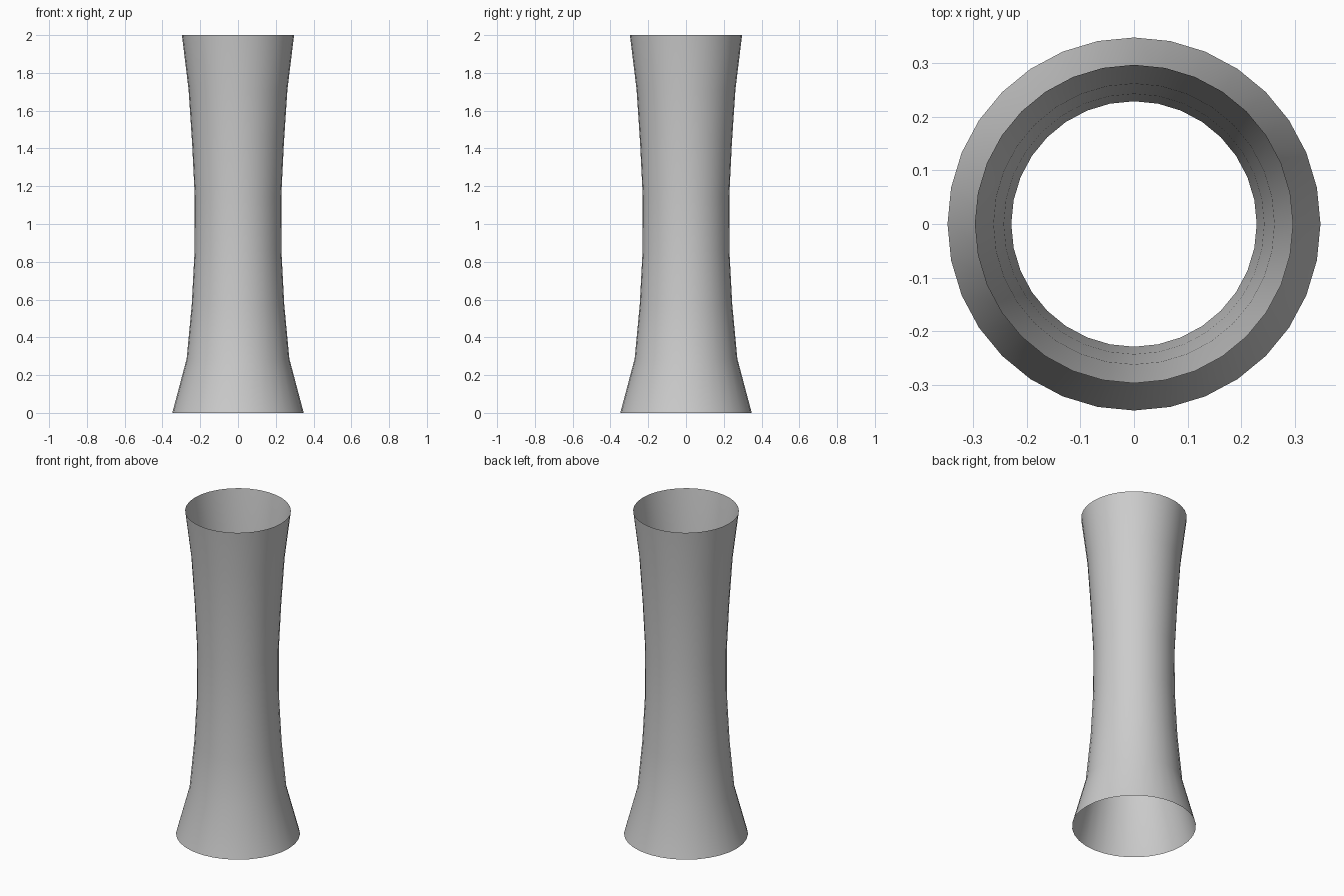
import bpy, bmesh, math

if "Cube" in bpy.data.objects:
    bpy.data.objects.remove(bpy.data.objects["Cube"])

SIDES = 32
HEIGHT = 2.0
# Radii of evenly spaced rings, from foot to rim
RADII = [0.348, 0.272, 0.245, 0.23, 0.229, 0.243, 0.262, 0.297]

# Open flared tube: stacked rings joined by quads, no caps
bm = bmesh.new()
rings = []
for i, r in enumerate(RADII):
    z = HEIGHT * i / (len(RADII) - 1)
    angles = [2 * math.pi * k / SIDES for k in range(SIDES)]
    rings.append([bm.verts.new((r * math.cos(a), r * math.sin(a), z)) for a in angles])

for low, high in zip(rings, rings[1:]):
    for k in range(SIDES):
        n = (k + 1) % SIDES
        face = bm.faces.new((low[k], low[n], high[n], high[k]))
        face.smooth = True

mesh = bpy.data.meshes.new("flared_tube")
bm.to_mesh(mesh)
bm.free()
tube = bpy.data.objects.new("flared_tube", mesh)
bpy.context.collection.objects.link(tube)
